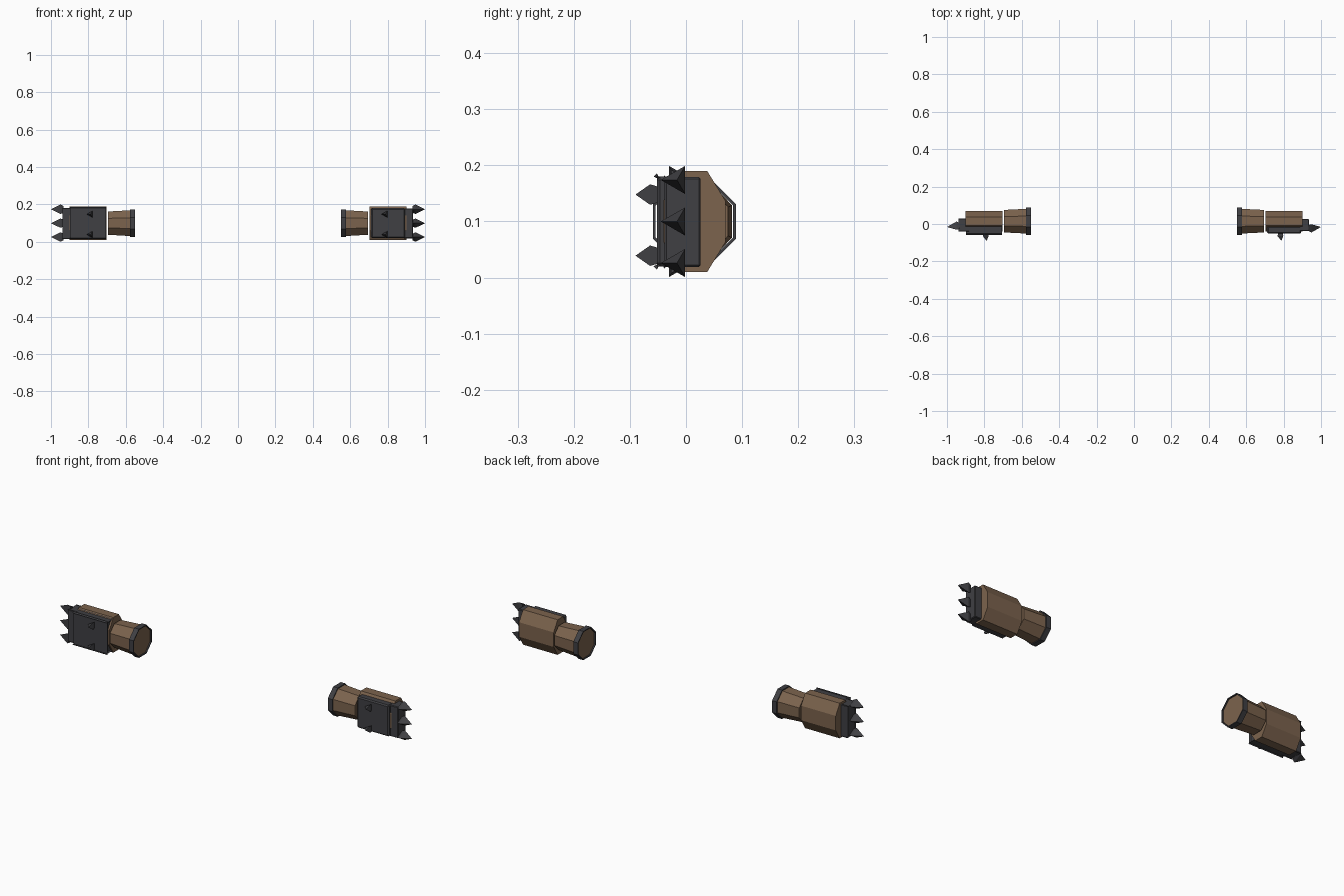
import bpy, bmesh, math

if "Cube" in bpy.data.objects:
    bpy.data.objects.remove(bpy.data.objects["Cube"])


def material(name, rgb):
    m = bpy.data.materials.new(name)
    m.diffuse_color = (*rgb, 1)
    m.use_nodes = True
    m.node_tree.nodes["Principled BSDF"].inputs["Base Color"].default_value = m.diffuse_color
    return m


LEATHER = material("brown_leather", (0.2, 0.125, 0.075))
METAL = material("dark_metal", (0.05, 0.05, 0.056))
CY, CZ = 0.015, 0.10          # axis of the forearm


def finish(bm, name, mat):
    bmesh.ops.recalc_face_normals(bm, faces=bm.faces)
    me = bpy.data.meshes.new(name)
    bm.to_mesh(me)
    bm.free()
    me.materials.append(mat)
    ob = bpy.data.objects.new(name, me)
    bpy.context.collection.objects.link(ob)
    return ob


def octagon(bm, x, ay, az):
    """Octagon ring at x; ay / az are the flat-to-centre distances."""
    k = 1 / math.cos(math.pi / 8)
    angles = [math.pi / 8 + i * math.pi / 4 for i in range(8)]
    return [bm.verts.new((x, CY + ay * k * math.cos(a), CZ + az * k * math.sin(a)))
            for a in angles]


def bridge(bm, a, b):
    n = len(a)
    for i in range(n):
        bm.faces.new((a[i], a[(i + 1) % n], b[(i + 1) % n], b[i]))


def tube(name, first, last, side):
    """Closed eight-sided block between two octagons."""
    bm = bmesh.new()
    a = octagon(bm, side * first[0], *first[1:])
    b = octagon(bm, side * last[0], *last[1:])
    bridge(bm, a, b)
    bm.faces.new(a)
    bm.faces.new(b)
    return finish(bm, name, LEATHER)


def band(name, x0, x1, outer, inner, side):
    """Open thin eight-sided hoop."""
    bm = bmesh.new()
    rings = [octagon(bm, side * x, r, r)
             for x, r in ((x0, outer), (x1, outer), (x1, inner), (x0, inner))]
    for i in range(4):
        bridge(bm, rings[i], rings[(i + 1) % 4])
    return finish(bm, name, METAL)


def plate(name, lo, hi, bevel, side):
    bm = bmesh.new()
    bmesh.ops.create_cube(bm, size=1)
    for v in bm.verts:
        p = [(lo[i] + hi[i]) / 2 + v.co[i] * (hi[i] - lo[i]) for i in range(3)]
        v.co = (side * p[0], p[1], p[2])
    bmesh.ops.bevel(bm, geom=bm.edges[:], offset=bevel, segments=1, affect='EDGES')
    return finish(bm, name, METAL)


def spike(name, place, rings, tip):
    """Three-sided spike; place(angle, radius, height) gives a point."""
    bm = bmesh.new()
    loops = [[bm.verts.new(place(i * math.tau / 3, r, h)) for i in range(3)]
             for h, r in rings]
    apex = bm.verts.new(place(0, 0, tip))
    bm.faces.new(loops[0])
    bridge(bm, loops[0], loops[1])
    for i in range(3):
        bm.faces.new((loops[1][i], loops[1][(i + 1) % 3], apex))
    return finish(bm, name, METAL)


for label, s in (("right", 1), ("left", -1)):
    # leather glove body, cuff and metal wrist hoop
    tube(f"{label}_hand_block", (0.703, 0.055, 0.09), (0.90, 0.055, 0.09), s)
    tube(f"{label}_cuff", (0.558, 0.067, 0.07), (0.696, 0.06, 0.062), s)
    band(f"{label}_wrist_hoop", 0.552, 0.578, 0.074, 0.069, s)
    # armour on the back of the hand and over the knuckles
    plate(f"{label}_back_plate", (0.712, -0.052, 0.02), (0.893, -0.012, 0.18), 0.006, s)
    plate(f"{label}_knuckle_plate", (0.885, -0.038, 0.019), (0.936, 0.026, 0.179), 0.003, s)

    # knuckle spikes, pointing outwards
    for n, dz in enumerate((-0.074, 0, 0.074)):
        spike(f"{label}_knuckle_spike_{n}",
              lambda a, r, h: (s * h, -0.016 - s * r * math.cos(a),
                               CZ + dz + r * math.sin(a)),
              ((0.933, 0.021), (0.949, 0.029)), 1.0)
    # small spikes on the back plate, pointing forwards
    for n, z in enumerate((0.039, 0.148)):
        spike(f"{label}_plate_spike_{n}",
              lambda a, r, h: (s * 0.788 - r * math.cos(a), -h, z + r * math.sin(a)),
              ((0.049, 0.016), (0.064, 0.021)), 0.09)
